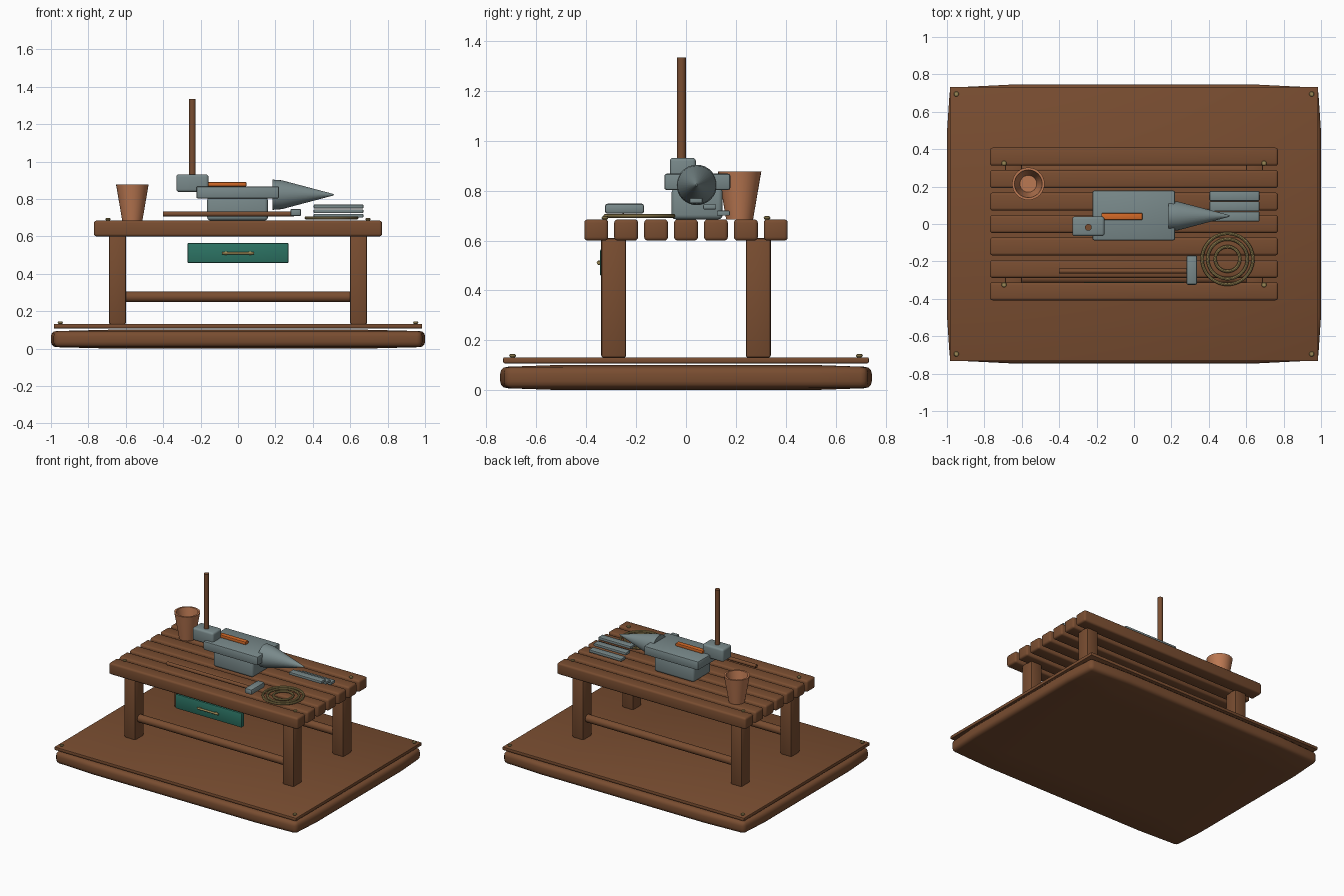
import bpy, bmesh, math
from mathutils import Vector

if "Cube" in bpy.data.objects:
    bpy.data.objects.remove(bpy.data.objects["Cube"])


def material(name, rgb):
    m = bpy.data.materials.new(name)
    m.diffuse_color = (*rgb, 1)
    m.use_nodes = True
    m.node_tree.nodes["Principled BSDF"].inputs["Base Color"].default_value = m.diffuse_color
    return m


WOOD = material("brown wood", (0.19, 0.074, 0.03))
IRON = material("grey iron", (0.19, 0.25, 0.255))
GREEN = material("green paint", (0.025, 0.17, 0.125))
CLAY = material("terracotta", (0.5, 0.19, 0.085))
GLOW = material("hot orange", (0.65, 0.14, 0.02))
BRASS = material("brass", (0.32, 0.24, 0.09))


def finish(bm, name, mat, angle=35):
    bmesh.ops.recalc_face_normals(bm, faces=bm.faces[:])
    me = bpy.data.meshes.new(name)
    bm.to_mesh(me)
    bm.free()
    ob = bpy.data.objects.new(name, me)
    bpy.context.collection.objects.link(ob)
    me.materials.append(mat)
    bpy.ops.object.select_all(action='DESELECT')
    ob.select_set(True)
    bpy.context.view_layer.objects.active = ob
    bpy.ops.object.shade_smooth_by_angle(angle=math.radians(angle))
    return ob


def box(name, mat, x, y, z, bevel=0.006, segments=2, bulge=0.0):
    """Bevelled box from (min, max) ranges; bulge pulls the end corners inwards."""
    bm = bmesh.new()
    bmesh.ops.create_cube(bm, size=1)
    if bulge:
        for axis in (0, 1):
            for side in (-0.33, 0.33):
                p, n = Vector(), Vector()
                p[axis], n[axis] = side, 1
                bmesh.ops.bisect_plane(bm, geom=bm.verts[:] + bm.edges[:] + bm.faces[:],
                                       plane_co=p, plane_no=n)
    for v in bm.verts:
        end = [abs(c) > 0.45 for c in v.co]
        for i, (a, b) in enumerate((x, y, z)):
            half = (b - a) / 2
            pull = 0
            if bulge:
                if i < 2 and end[i] and end[1 - i]:
                    pull = bulge
                if i == 2 and (end[0] or end[1]):
                    pull = bulge * 0.5
            t = v.co[i] * 2
            v.co[i] = (a + b) / 2 + t * (half - pull)
    if bevel:
        edges = [e for e in bm.edges if e.calc_face_angle(0) > 0.9]
        bmesh.ops.bevel(bm, geom=edges, offset=bevel, segments=segments,
                        profile=0.5, affect='EDGES', clamp_overlap=True)
    return finish(bm, name, mat)


def lathe(name, mat, profile, origin, axis='Z', n=32):
    """Revolve a (radius, height) profile around an axis through origin."""
    bm = bmesh.new()
    rings = []
    for r, h in profile:
        ring = []
        for k in range(n if r > 0 else 1):
            a = 2 * math.pi * k / n
            c, s = r * math.cos(a), r * math.sin(a)
            p = Vector((c, s, h)) if axis == 'Z' else Vector((h, c, s))
            ring.append(bm.verts.new(p + Vector(origin)))
        rings.append(ring)
    for lo, hi in zip(rings, rings[1:]):
        for k in range(n):
            j = (k + 1) % n
            if len(lo) == 1:
                bm.faces.new((lo[0], hi[j], hi[k]))
            elif len(hi) == 1:
                bm.faces.new((lo[k], lo[j], hi[0]))
            else:
                bm.faces.new((lo[k], lo[j], hi[j], hi[k]))
    return finish(bm, name, mat)


def rod(name, mat, r, a, b, origin, axis='Z', n=24):
    return lathe(name, mat, [(0, a), (r, a), (r, b), (0, b)], origin, axis, n)


def ring(name, mat, centre, major, minor):
    profile = [(major + minor * math.cos(t * math.pi / 4), minor * math.sin(t * math.pi / 4))
               for t in range(9)]
    return lathe(name, mat, profile, centre, n=48)


# Floor: thick rounded slab with a thin board on top
box("floor_slab", WOOD, (-1, 1), (-0.745, 0.745), (0, 0.102), 0.028, 3, bulge=0.016)
box("floor_board", WOOD, (-0.985, 0.985), (-0.733, 0.733), (0.108, 0.132), 0.005)

# Bench top slats
for i in range(7):
    yc = -0.36 + 0.12 * i
    box("bench_slat", WOOD, (-0.77, 0.77), (yc - 0.048, yc + 0.048), (0.6, 0.685), 0.014, 3)

# Legs, stretchers and brass studs
for sy in (-1, 1):
    for sx in (-1, 1):
        xc, yc = sx * 0.645, sy * 0.29
        box("bench_leg", WOOD, (xc - 0.046, xc + 0.046), (yc - 0.05, yc + 0.05),
            (0.13, 0.61), 0.01)
        for label, px, py, pz in (("bench_stud", 0.695, 0.325, 0.683),
                                  ("floor_stud", 0.95, 0.695, 0.13)):
            lathe(label, BRASS, [(0, 0), (0.008, 0), (0.014, 0.008), (0.011, 0.014), (0, 0.016)],
                  (sx * px, sy * py, pz), n=12)
    rod("stretcher", WOOD, 0.028, -0.61, 0.61, (0, sy * 0.29, 0.277), 'X')

# Drawer with its bar handle
box("drawer", GREEN, (-0.27, 0.27), (-0.345, -0.31), (0.458, 0.565), 0.007)
rod("drawer_handle", BRASS, 0.007, -0.085, 0.085, (0, -0.351, 0.511), 'X', 12)
for sx in (-1, 1):
    box("handle_post", BRASS, (sx * 0.065 - 0.008, sx * 0.065 + 0.008),
        (-0.354, -0.34), (0.502, 0.52), 0.002)

# Anvil
box("anvil_foot", IRON, (-0.165, 0.16), (-0.058, 0.147), (0.685, 0.81), 0.018, 3)
box("anvil_face", IRON, (-0.223, 0.22), (-0.087, 0.178), (0.803, 0.868), 0.009)
lathe("anvil_horn", IRON, [(0, 0.185), (0.081, 0.185), (0.077, 0.235), (0.004, 0.51), (0, 0.512)],
      (0, 0.043, 0.823), 'X')
box("hot_bar", GLOW, (-0.175, 0.045), (0.022, 0.058), (0.868, 0.89), 0.004)

# Upright sledgehammer resting on the anvil
box("sledge_head", IRON, (-0.33, -0.158), (-0.065, 0.04), (0.838, 0.932), 0.014, 3)
rod("sledge_handle", WOOD, 0.018, 0.9, 1.335, (-0.244, -0.018, 0), n=16)

# Small hammer lying on the bench
rod("hammer_handle", WOOD, 0.013, -0.4, 0.3, (0, -0.252, 0.72), 'X', 16)
box("hammer_head", IRON, (0.28, 0.338), (-0.325, -0.168), (0.708, 0.748), 0.01)

# Coil of wire
for r in (0.136, 0.106, 0.066):
    ring("wire_coil", BRASS, (0.5, -0.187, 0.699), r, 0.0085)

# Iron bars laid in rising steps
for i in range(3):
    yc, zc = 0.15 - 0.055 * i, 0.71 + 0.025 * i
    box("iron_bar", IRON, (0.405, 0.67), (yc - 0.026, yc + 0.026), (zc - 0.01, zc + 0.01), 0.004)

# Hollow clay pot
lathe("clay_pot", CLAY, [(0, 0), (0.054, 0), (0.087, 0.192), (0.074, 0.192), (0.045, 0.02), (0, 0.02)],
      (-0.565, 0.215, 0.685))
